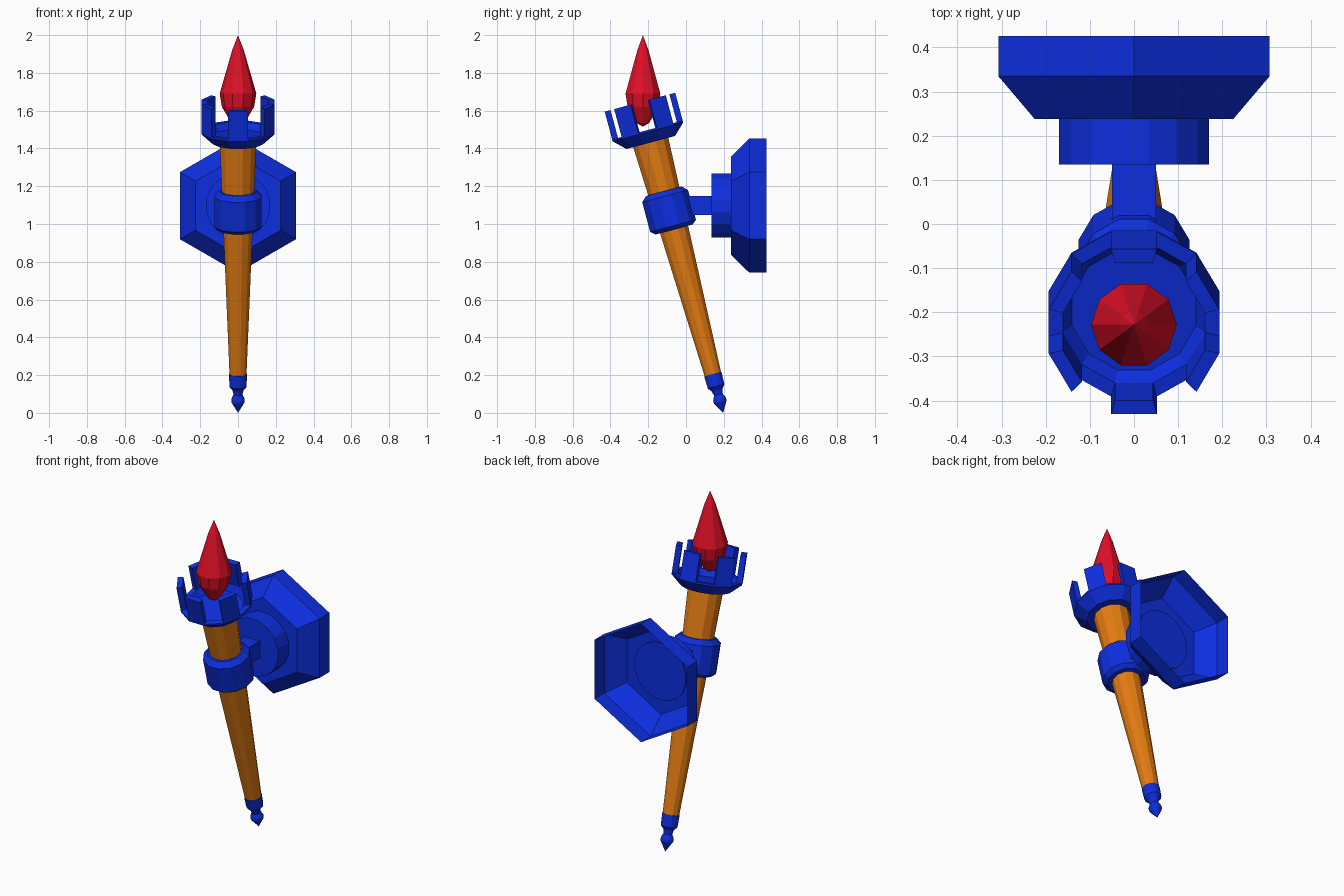
import bpy
import bmesh
import math
from mathutils import Matrix, Vector

cube = bpy.data.objects.get("Cube")
if cube:
    bpy.data.objects.remove(cube, do_unlink=True)


def material(name, rgb):
    m = bpy.data.materials.new(name)
    m.use_nodes = True
    m.diffuse_color = (*rgb, 1)
    m.node_tree.nodes["Principled BSDF"].inputs["Base Color"].default_value = (*rgb, 1)
    return m


BLUE = material("blue metal", (0.004, 0.028, 0.75))
ORANGE = material("orange wood", (0.77, 0.2, 0.006))
RED = material("red flame", (0.75, 0.005, 0.02))


def finish(bm, name, mat, matrix, closed=True):
    if closed:
        bmesh.ops.recalc_face_normals(bm, faces=bm.faces)
    bm.transform(matrix)
    mesh = bpy.data.meshes.new(name)
    bm.to_mesh(mesh)
    bm.free()
    mesh.materials.append(mat)
    obj = bpy.data.objects.new(name, mesh)
    bpy.context.collection.objects.link(obj)
    return obj


def lathe(profile, sides, turn=0.5):
    """Spin (radius, height) points around z; returns the bmesh and its bands of faces."""
    bm = bmesh.new()
    rings = []
    for r, h in profile:
        count = sides if r > 0 else 1
        ring = []
        for i in range(count):
            a = math.tau * (i + turn) / sides - math.pi / 2
            ring.append(bm.verts.new((r * math.cos(a), r * math.sin(a), h)))
        rings.append(ring)
    bands = []
    for low, high in zip(rings, rings[1:]):
        band = []
        for i in range(sides):
            j = (i + 1) % sides
            quad = [low[i % len(low)], low[j % len(low)], high[j % len(high)], high[i % len(high)]]
            band.append(bm.faces.new(list(dict.fromkeys(quad))))
        bands.append(band)
    return bm, bands


# The torch leans forward from its lower tip
LEAN = Matrix.Translation((0, 0.197, 0)) @ Matrix.Rotation(math.radians(15), 4, "X")

# Wooden handle
bm, _ = lathe([(0, 0.2), (0.046, 0.2), (0.1, 1.49), (0, 1.49)], 12)
finish(bm, "handle", ORANGE, LEAN)

# Pointed finial at the lower end
bm, _ = lathe([(0, 0), (0.036, 0.06), (0.036, 0.075), (0.024, 0.1), (0.03, 0.125),
               (0.047, 0.145), (0.049, 0.213), (0, 0.213)], 12)
finish(bm, "finial", BLUE, LEAN)

# Chamfered collar
bm, _ = lathe([(0, 1.005), (0.105, 1.005), (0.13, 1.025), (0.13, 1.188),
               (0.1, 1.215), (0, 1.215)], 12)
finish(bm, "collar", BLUE, LEAN)

# Cup, with every second rim face raised into a prong
bm, bands = lathe([(0, 1.482), (0.138, 1.482), (0.2, 1.54), (0.2, 1.55),
                   (0.167, 1.55), (0.145, 1.515), (0, 1.515)], 12)
prongs = [f for i, f in enumerate(bands[3]) if i % 2 == 1]
raised = bmesh.ops.extrude_face_region(bm, geom=prongs)["geom"]
bmesh.ops.translate(bm, vec=Vector((0, 0, 0.153)),
                    verts=[v for v in raised if isinstance(v, bmesh.types.BMVert)])
finish(bm, "cup", BLUE, LEAN)

# Upright flame
bm, _ = lathe([(0, 1.515), (0.035, 1.535), (0.085, 1.62), (0.097, 1.69),
               (0.031, 1.92), (0, 2)], 10)
finish(bm, "flame", RED, Matrix.Translation((0, -0.228, 0)))

# Wall mount, turned so its axis points to the back
MOUNT = Matrix.Translation((0, 0, 1.097)) @ Matrix.Rotation(math.radians(-90), 4, "X")

bm, _ = lathe([(0, 0.135), (0.173, 0.135), (0.173, 0.245), (0, 0.245)], 16)
finish(bm, "mount_disc", BLUE, MOUNT)

# Six-sided wall plate, hollow and open at the back
bm, _ = lathe([(0, 0.238), (0.26, 0.238), (0.355, 0.335), (0.355, 0.426)], 6, turn=0)
finish(bm, "wall_plate", BLUE, MOUNT)

# Square arm between collar and mount
bm = bmesh.new()
bmesh.ops.create_cube(bm, size=1)
finish(bm, "arm", BLUE, Matrix.Translation((0, 0.02, 1.097)) @ Matrix.Diagonal((0.1, 0.24, 0.1, 1)))
